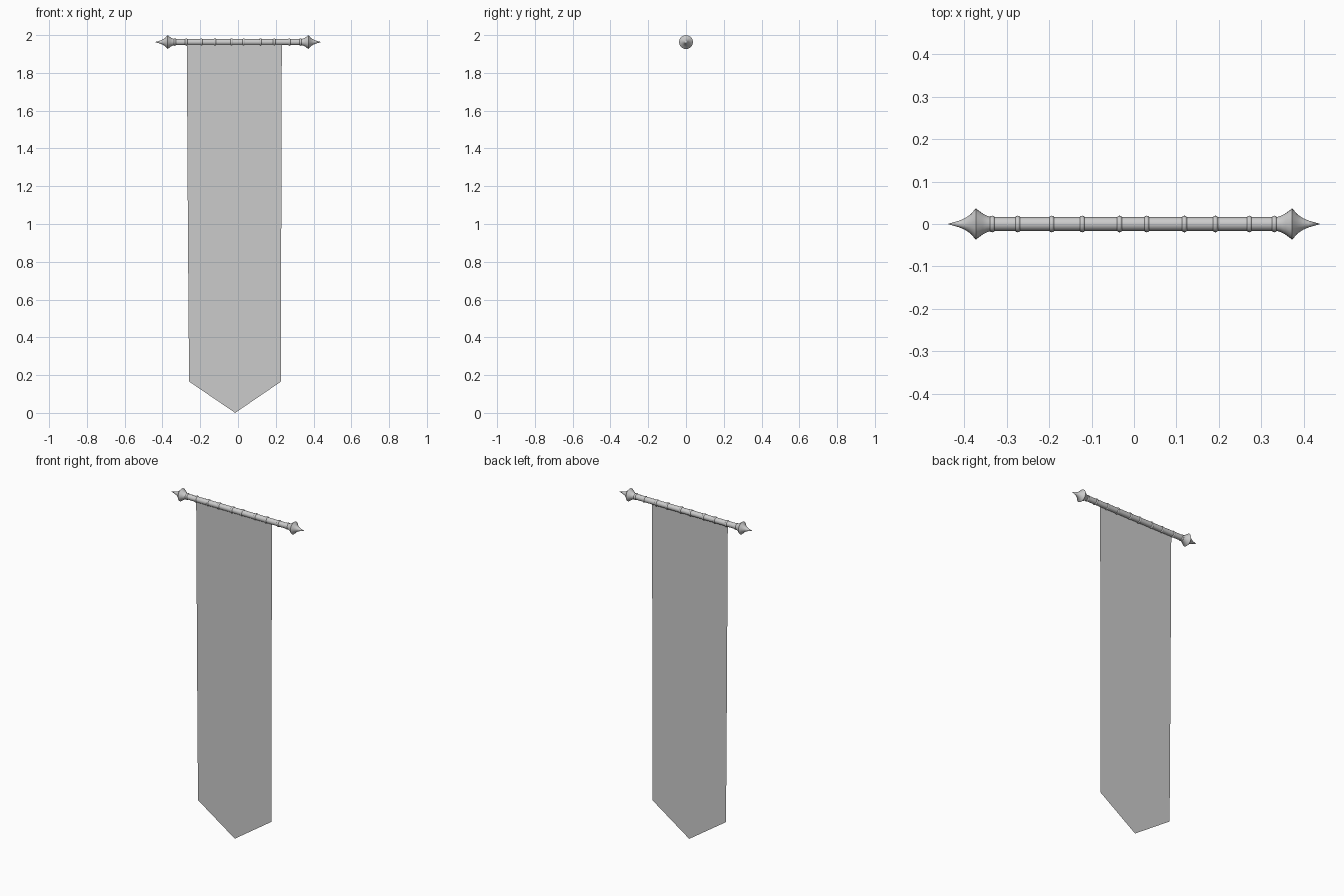
import bpy, bmesh, math

if "Cube" in bpy.data.objects:
    bpy.data.objects.remove(bpy.data.objects["Cube"])

ROD_Z = 1.963
SIDES = 20


def finish(name, bm):
    mesh = bpy.data.meshes.new(name)
    bm.to_mesh(mesh)
    bm.free()
    ob = bpy.data.objects.new(name, mesh)
    bpy.context.collection.objects.link(ob)
    return ob


def lathe(name, profile, angle=35):
    """Revolve (x, radius) points around the rod axis."""
    bm = bmesh.new()
    verts = [bm.verts.new((x, 0, ROD_Z + r)) for x, r in profile]
    edges = [bm.edges.new(p) for p in zip(verts, verts[1:])]
    bmesh.ops.spin(bm, geom=verts + edges, cent=(0, 0, ROD_Z), axis=(1, 0, 0),
                   angle=math.tau, steps=SIDES, use_merge=True)
    bmesh.ops.remove_doubles(bm, verts=bm.verts, dist=1e-5)
    bmesh.ops.recalc_face_normals(bm, faces=bm.faces)
    ob = finish(name, bm)
    bpy.ops.object.select_all(action='DESELECT')
    ob.select_set(True)
    bpy.context.view_layer.objects.active = ob
    bpy.ops.object.shade_smooth_by_angle(angle=math.radians(angle))
    return ob


# Straight rod
lathe("rod", [(-0.345, 0.0162), (0.345, 0.0162)])

# Flared, pointed finials at both ends
finial = [(0.335, 0.016), (0.346, 0.019), (0.357, 0.025), (0.373, 0.037),
          (0.385, 0.023), (0.398, 0.014), (0.412, 0.008), (0.44, 0.0)]
for side, label in ((-1, "left"), (1, "right")):
    lathe("finial_" + label, [(side * x, r) for x, r in finial])

# Thin raised rings along the rod
ring_positions = (-0.334, -0.274, -0.194, -0.122, -0.034,
                  0.030, 0.119, 0.192, 0.272, 0.331)
ring = [(-0.006, 0.0155), (-0.004, 0.0185), (0, 0.0197),
        (0.004, 0.0185), (0.006, 0.0155)]
for i, px in enumerate(ring_positions):
    lathe(f"ring_{i + 1}", [(px + x, r) for x, r in ring], 60)

# Single-sheet cloth, narrowing slightly to a pointed hem
bm = bmesh.new()
outline = [(-0.271, 1.96), (-0.265, 0.95), (-0.259, 0.166), (-0.015, 0.0),
           (0.228, 0.166), (0.229, 1.0), (0.232, 1.96)]
bm.faces.new([bm.verts.new((x, -0.009, z)) for x, z in outline])
finish("banner_cloth", bm)
